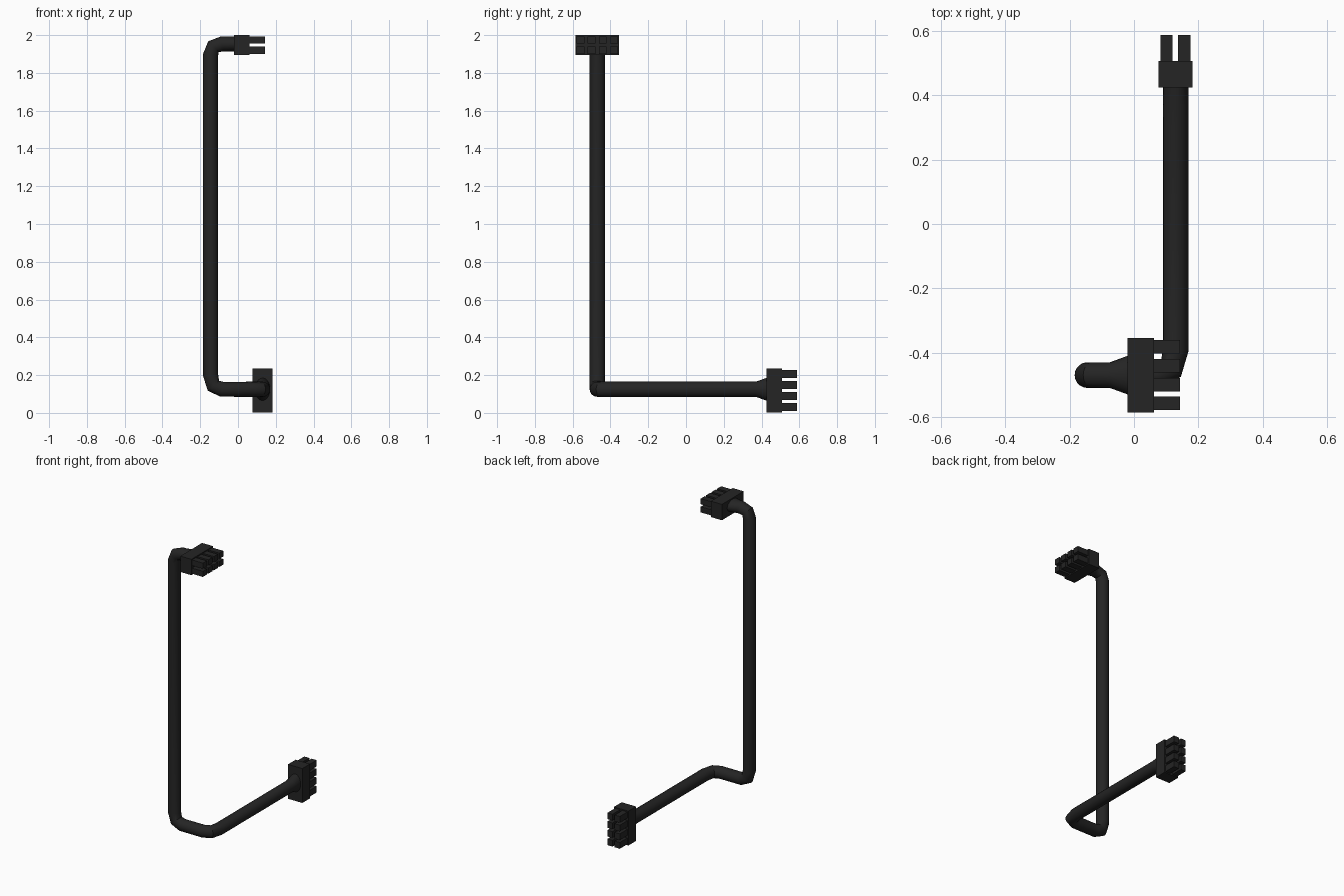
import bpy, bmesh, math
from mathutils import Vector, Matrix

if "Cube" in bpy.data.objects:
    bpy.data.objects.remove(bpy.data.objects["Cube"])

black = bpy.data.materials.new("black_plastic")
black.diffuse_color = (0.018, 0.018, 0.018, 1)
black.use_nodes = True
black.node_tree.nodes["Principled BSDF"].inputs["Base Color"].default_value = black.diffuse_color


def finish(bm, name):
    bmesh.ops.recalc_face_normals(bm, faces=bm.faces)
    me = bpy.data.meshes.new(name)
    bm.to_mesh(me)
    bm.free()
    ob = bpy.data.objects.new(name, me)
    bpy.context.collection.objects.link(ob)
    me.materials.append(black)
    return ob


def box(bm, centre, size):
    m = Matrix.Translation(centre) @ Matrix.Diagonal((*size, 1))
    bmesh.ops.create_cube(bm, size=1, matrix=m)


# Plug: housing plus a 4 x 2 block of pin sleeves (local x = out, y = wide)
def plug(name, matrix):
    bm = bmesh.new()
    box(bm, (0.041, 0, 0), (0.082, 0.232, 0.107))
    for i in range(4):
        for side in (-1, 1):
            box(bm, (0.121, (i - 1.5) * 0.0585, side * 0.0275), (0.084, 0.042, 0.038))
    bm.transform(matrix)
    return finish(bm, name)


plug("upper_plug", Matrix.Translation((-0.02, -0.47, 1.947)))
# Lower plug: pins toward +y, long side upright
lower_axes = Matrix(((0, 0, 1), (1, 0, 0), (0, 1, 0))).to_4x4()
plug("lower_plug", Matrix.Translation((0.129, 0.425, 0.119)) @ lower_axes)


# Rounded corner made of two straight pieces
def bend(a, corner, b):
    a, c, b = Vector(a), Vector(corner), Vector(b)
    return [a, a / 4 + c / 2 + b / 4, b]


# Cable path from the upper plug to the lower plug
Y, ZT, ZB, XV, XH, R, SIDES = -0.47, 1.953, 0.125, -0.145, 0.13, 0.04, 20
path = [Vector((-0.01, Y, ZT)), Vector((-0.02, Y, ZT)), Vector((-0.075, Y, ZT))]
path += bend((-0.085, Y, ZT), (XV, Y, ZT), (XV, Y, 1.895))
path += bend((XV, Y, 0.2), (XV, Y, ZB), (-0.085, Y, ZB))
path += bend((0.07, Y, ZB), (XH, Y, ZB), (XH, -0.39, ZB))
path += [Vector((XH, 0.37, ZB)), Vector((XH, 0.425, ZB)), Vector((XH, 0.435, ZB))]

# Sweep a circle along the path, flaring it where it meets each plug
bm = bmesh.new()
rings = []
n1, last = Vector((0, 1, 0)), Vector((-1, 0, 0))
for i, p in enumerate(path):
    d_in = (p - path[max(i - 1, 0)]).normalized() if i else last
    d_out = (path[i + 1] - p).normalized() if i < len(path) - 1 else d_in
    t = (d_in + d_out).normalized()
    n1 = last.rotation_difference(t) @ n1
    n2 = t.cross(n1)
    last = t
    w1 = 1.5 if i < 2 else 1
    w2 = 1.5 if i >= len(path) - 2 else 1
    rings.append([bm.verts.new(p + n1 * R * w1 * math.cos(a) + n2 * R * w2 * math.sin(a))
                  for a in (2 * math.pi * k / SIDES for k in range(SIDES))])
for r, s in zip(rings, rings[1:]):
    for k in range(SIDES):
        j = (k + 1) % SIDES
        bm.faces.new((r[k], r[j], s[j], s[k]))
bm.faces.new(rings[0])
bm.faces.new(rings[-1])
cable = finish(bm, "cable")
bpy.context.view_layer.objects.active = cable
cable.select_set(True)
bpy.ops.object.shade_smooth_by_angle(angle=math.radians(30))
